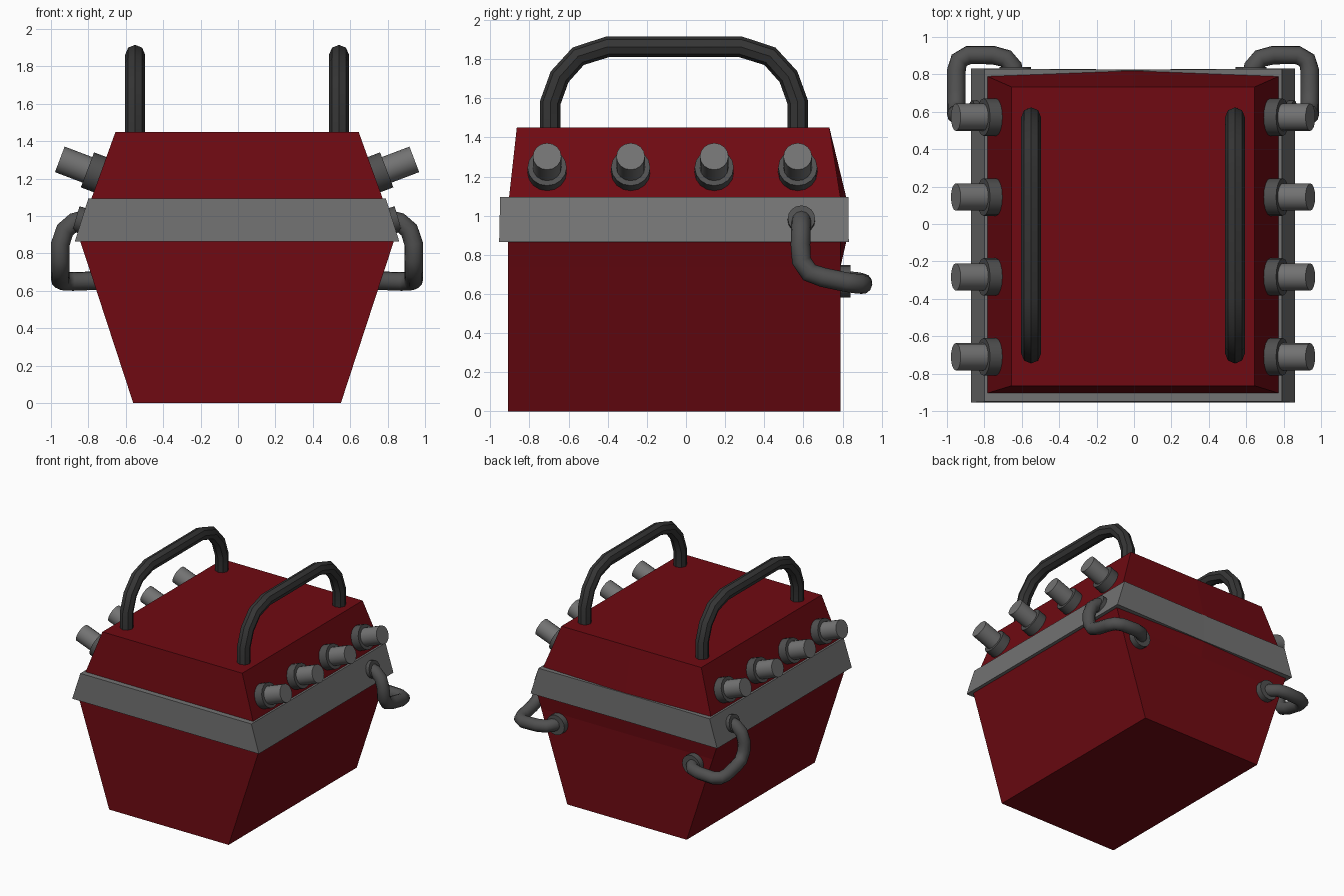
import bpy, bmesh
from mathutils import Vector

if "Cube" in bpy.data.objects:
    bpy.data.objects.remove(bpy.data.objects["Cube"])

CX = -0.005  # mirror plane of the model


def material(name, r, g, b):
    m = bpy.data.materials.new(name)
    m.diffuse_color = (r, g, b, 1)
    m.use_nodes = True
    m.node_tree.nodes["Principled BSDF"].inputs["Base Color"].default_value = m.diffuse_color
    return m


RED = material("red_paint", 0.16, 0.003, 0.006)
GREY = material("mid_grey", 0.17, 0.17, 0.17)
STEEL = material("dark_grey", 0.08, 0.08, 0.08)
BLACK = material("rubber", 0.035, 0.035, 0.035)


def shell(name, rings, mat):
    """Stack of rings (z, half width, front y, back y, back middle y)."""
    bm = bmesh.new()
    loops = []
    for z, w, f, b, m in rings:
        pts = [(-w, f), (w, f), (w, b), (0, m), (-w, b)]
        loops.append([bm.verts.new((CX + x, y, z)) for x, y in pts])
    for lo, hi in zip(loops, loops[1:]):
        for i in range(5):
            j = (i + 1) % 5
            bm.faces.new((lo[i], lo[j], hi[j], hi[i]))
    bm.faces.new(loops[0][::-1])
    bm.faces.new(loops[-1])
    me = bpy.data.meshes.new(name)
    bm.to_mesh(me)
    bm.free()
    ob = bpy.data.objects.new(name, me)
    bpy.context.collection.objects.link(ob)
    me.materials.append(mat)
    return ob


def smooth(ob, angle):
    bpy.ops.object.select_all(action='DESELECT')
    ob.select_set(True)
    bpy.context.view_layer.objects.active = ob
    bpy.ops.object.shade_smooth_by_angle(angle=angle)


def cylinder(name, a, b, radius, mat, sides=16):
    a, b = Vector(a), Vector(b)
    bpy.ops.mesh.primitive_cylinder_add(vertices=sides, radius=radius,
                                        depth=(b - a).length, location=(a + b) / 2)
    ob = bpy.context.object
    ob.name = name
    ob.rotation_euler = (b - a).to_track_quat('Z', 'Y').to_euler()
    ob.data.materials.append(mat)
    smooth(ob, 0.5)


def tube(name, points, radius, mat, resolution, angle):
    cu = bpy.data.curves.new(name, 'CURVE')
    cu.dimensions = '3D'
    cu.bevel_depth = radius
    cu.bevel_resolution = resolution
    cu.use_fill_caps = True
    sp = cu.splines.new('POLY')
    sp.points.add(len(points) - 1)
    for p, co in zip(sp.points, points):
        p.co = (*co, 1)
    cu.materials.append(mat)
    ob = bpy.data.objects.new(name, cu)
    bpy.context.collection.objects.link(ob)
    bpy.ops.object.select_all(action='DESELECT')
    ob.select_set(True)
    bpy.context.view_layer.objects.active = ob
    bpy.ops.object.convert(target='MESH')
    smooth(bpy.context.object, angle)


# tapered box with sloping lid, slightly peaked at the back
shell("body", [(0, 0.555, -0.91, 0.79, 0.79),
               (0.74, 0.797, -0.91, 0.79, 0.79),
               (0.87, 0.84, -0.91, 0.79, 0.82),
               (1.09, 0.78, -0.905, 0.79, 0.82),
               (1.45, 0.65, -0.865, 0.733, 0.733)], RED)

# band around the seam
shell("band", [(0.865, 0.867, -0.955, 0.832, 0.826),
               (1.095, 0.795, -0.95, 0.83, 0.824)], GREY)

# half of the top handle outline (y from its middle, z)
half = [(0.632, 1.40), (0.632, 1.58), (0.585, 1.71), (0.49, 1.815), (0.34, 1.863)]
arch = [(-y, z) for y, z in half] + half[::-1]

# hose from the band side round to the back
hose = [(0.80, 0.59, 0.985), (0.87, 0.59, 0.968), (0.92, 0.587, 0.925),
        (0.945, 0.585, 0.85), (0.945, 0.59, 0.77), (0.945, 0.63, 0.71),
        (0.945, 0.70, 0.685), (0.945, 0.82, 0.66), (0.93, 0.875, 0.652),
        (0.88, 0.903, 0.65), (0.75, 0.903, 0.655), (0.68, 0.885, 0.66),
        (0.642, 0.84, 0.665), (0.63, 0.77, 0.665)]

axis = Vector((0.935, 0, 0.355))
for side, s in (("left", -1), ("right", 1)):
    def P(x, y, z):
        return Vector((CX + s * x, y, z))

    tube(f"top_handle_{side}", [P(0.545, y - 0.061, z) for y, z in arch],
         0.053, BLACK, 2, 0.6)
    tube(f"hose_{side}", [P(*p) for p in hose], 0.05, STEEL, 4, 1.0)
    cylinder(f"hose_collar_side_{side}", P(0.81, 0.59, 0.97), P(0.862, 0.59, 0.985), 0.07, STEEL)
    cylinder(f"hose_collar_back_{side}", P(0.63, 0.78, 0.665), P(0.63, 0.84, 0.665), 0.083, STEEL)

    # row of studs on the lid slope
    for i in range(4):
        c = Vector((0.80, -0.71 + i * 0.427, 1.247))
        cylinder(f"stud_collar_{side}_{i + 1}", P(*(c - axis * 0.08)), P(*c), 0.1, STEEL)
        cylinder(f"stud_{side}_{i + 1}", P(*(c - axis * 0.02)), P(*(c + axis * 0.158)), 0.073, GREY)
